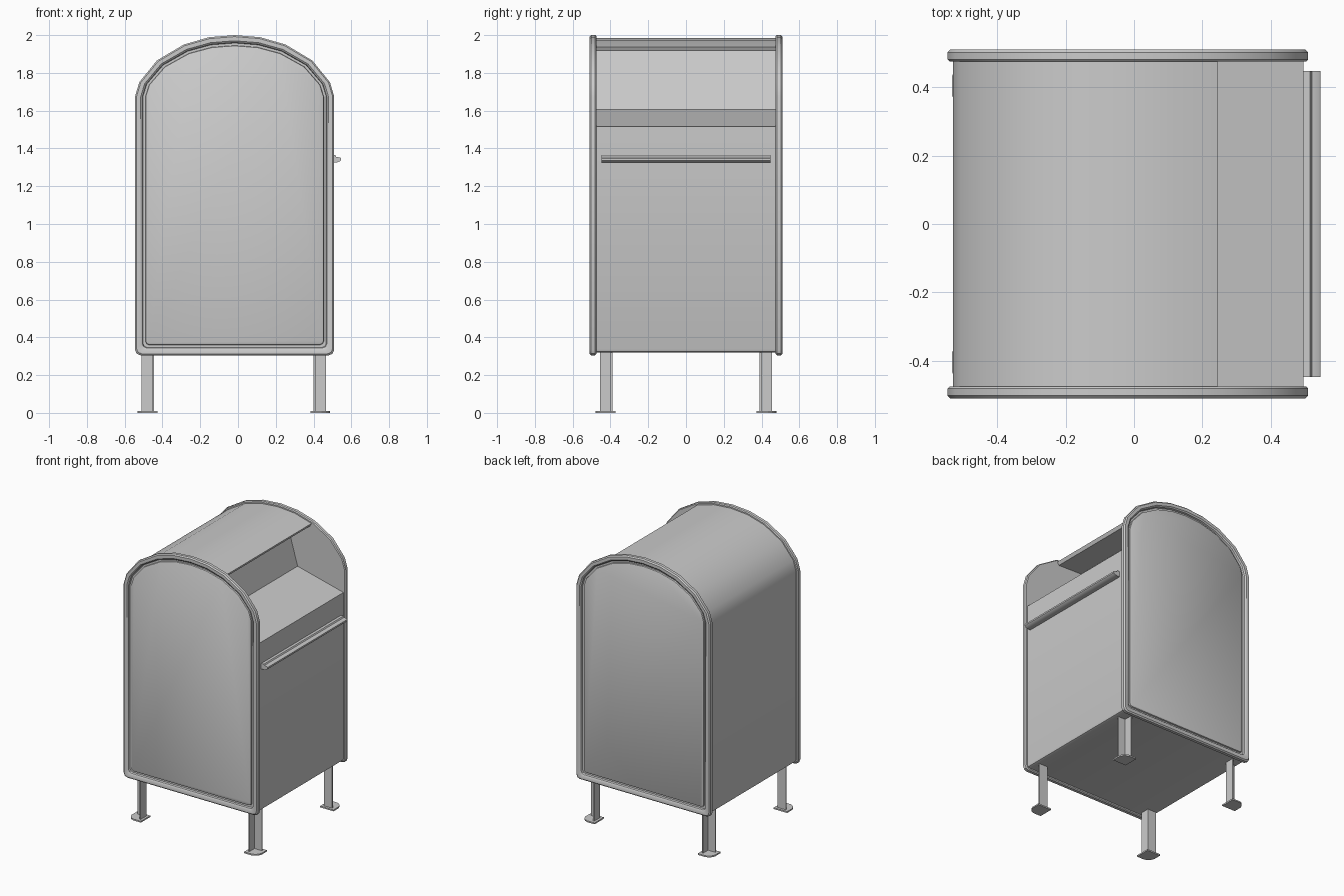
import bpy, bmesh, math

if "Cube" in bpy.data.objects:
    bpy.data.objects.remove(bpy.data.objects["Cube"])

CX = -0.018          # centre line of the cabinet
HALF_W, SPRING, RISE, BOTTOM = 0.527, 1.675, 0.325, 0.305
# half arch, right side to crown, as offsets from centre line and spring line
ARCH = [(0.527, 0.0), (0.505, 0.075), (0.412, 0.19), (0.27, 0.275), (0.135, 0.314), (0.0, 0.325)]


def loft(name, rings, angle=35):
    """Skin a list of closed 3D rings and cap both ends."""
    bm = bmesh.new()
    loops = [[bm.verts.new(p) for p in ring] for ring in rings]
    n = len(loops[0])
    for a, b in zip(loops, loops[1:]):
        for i in range(n):
            j = (i + 1) % n
            bm.faces.new((a[i], a[j], b[j], b[i]))
    bm.faces.new(loops[0])
    bm.faces.new(loops[-1])
    bmesh.ops.recalc_face_normals(bm, faces=bm.faces)
    mesh = bpy.data.meshes.new(name)
    bm.to_mesh(mesh)
    bm.free()
    ob = bpy.data.objects.new(name, mesh)
    bpy.context.collection.objects.link(ob)
    bpy.ops.object.select_all(action='DESELECT')
    ob.select_set(True)
    bpy.context.view_layer.objects.active = ob
    bpy.ops.object.shade_smooth_by_angle(angle=math.radians(angle))
    return ob


def arch(d):
    """Arch points from right to left, inset by d."""
    half = ARCH + [(-x, z) for x, z in reversed(ARCH[:-1])]
    sx, sz = (HALF_W - d) / HALF_W, (RISE - d) / RISE
    return [(CX + x * sx, SPRING + z * sz) for x, z in half]


def outline(d):
    """Full end-plate outline with clipped lower corners, inset by d."""
    w, b, c = HALF_W - d, BOTTOM + d, 0.028 * (1 - d * 6)
    k = c * 0.3
    return [(CX - w, b + c), (CX - w + k, b + k), (CX - w + c, b),
            (CX + w - c, b), (CX + w - k, b + k), (CX + w, b + c)] + arch(d)


def at_y(profile, y):
    return [(x, y, z) for x, z in profile]


# Cabinet with the letter chute cut into its profile
body = [(CX - 0.512, 0.338), (CX - 0.507, 0.325), (CX - 0.494, 0.32),
        (0.477, 0.32), (0.49, 0.325), (0.495, 0.338),
        (0.495, 1.515), (0.135, 1.605), (0.045, 1.92), (0.232, 1.915)]
body += [p for p in arch(0.015) if p[0] < 0.245]
loft("cabinet", [at_y(body, -0.48), at_y(body, 0.48)])

# End plates: rounded rim, groove and flush panel
SECTION = [(0.006, 0.475), (0.0, 0.481), (0.0, 0.502), (0.008, 0.51), (0.03, 0.51),
           (0.039, 0.503), (0.042, 0.49), (0.055, 0.49), (0.057, 0.5), (0.062, 0.503)]
for side, s in (("front", -1), ("back", 1)):
    loft(side + "_plate", [at_y(outline(d), s * y) for d, y in SECTION])

# Pull handle
grip = [(0.49, 1.325), (0.52, 1.325), (0.54, 1.332), (0.545, 1.337),
        (0.545, 1.348), (0.54, 1.352), (0.52, 1.356), (0.515, 1.364), (0.49, 1.364)]
loft("pull_handle", [at_y(grip, -0.447), at_y(grip, 0.447)])

# Angle-iron legs and foot plates, open side facing outwards
ANGLE = [(-0.033, -0.033), (0.033, -0.033), (0.033, -0.024),
         (-0.024, -0.024), (-0.024, 0.033), (-0.033, 0.033)]
FOOT = [(-0.05, -0.05), (0.055, -0.05), (0.055, 0.01), (0.045, 0.032),
        (0.032, 0.045), (0.01, 0.055), (-0.05, 0.055)]
for row, sy in (("front", -1), ("back", 1)):
    for side, sx in (("left", -1), ("right", 1)):
        cx, cy = -0.022 + sx * 0.455, sy * 0.423

        def ring(shape, z):
            return [(cx + sx * x, cy + sy * y, z) for x, y in shape]

        loft(f"{row}_{side}_leg", [ring(ANGLE, 0.005), ring(ANGLE, 0.33)])
        loft(f"{row}_{side}_foot", [ring(FOOT, 0.0), ring(FOOT, 0.01)], 20)
